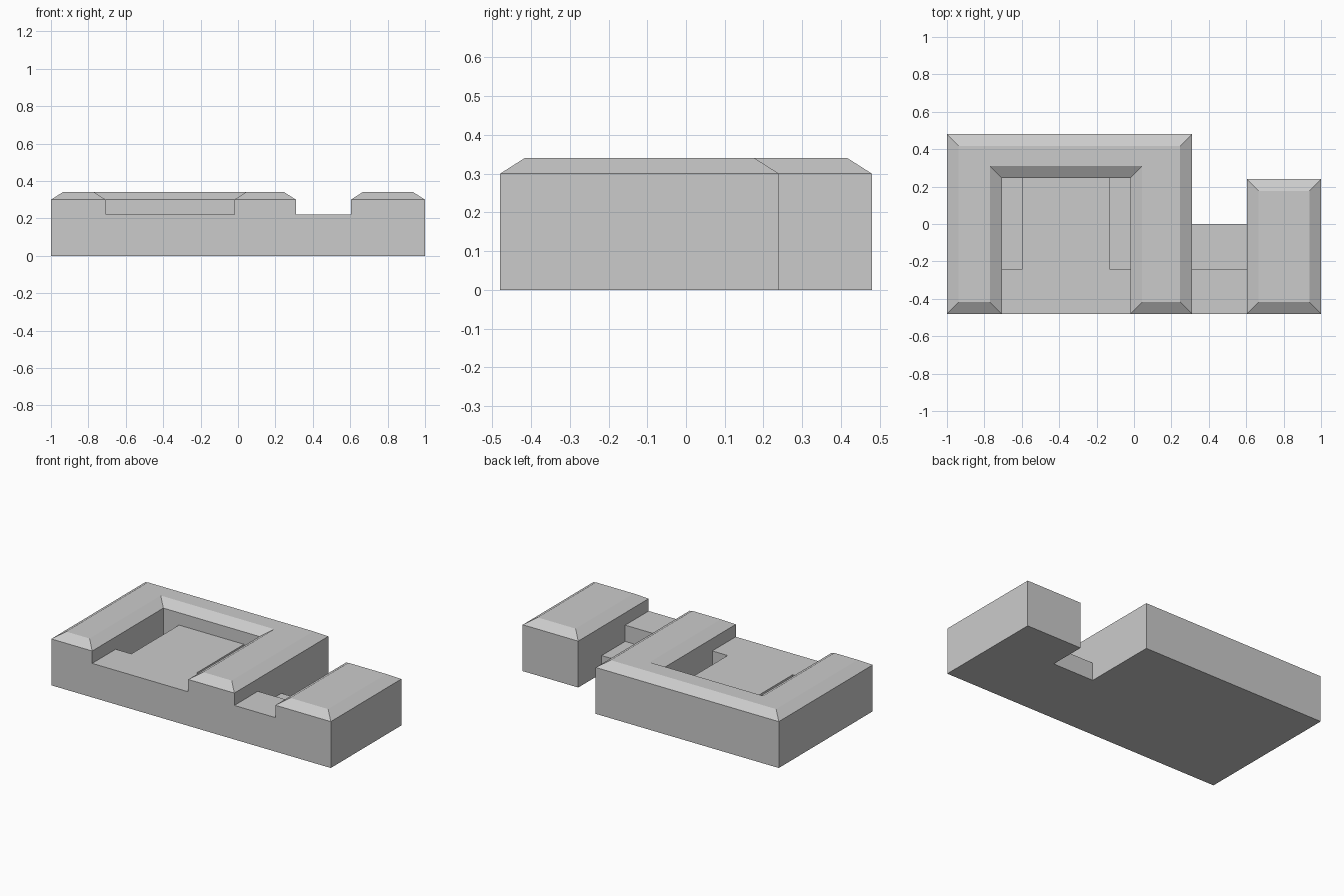
import bpy, bmesh

if "Cube" in bpy.data.objects:
    bpy.data.objects.remove(bpy.data.objects["Cube"])

EAVE, RIDGE, SLOPE = 0.30, 0.34, 0.063   # wall height, roof height, roof edge width
FLOOR, LOW = 0.22, 0.115                 # upper and lower floor heights


def prism(name, outline, height, roof=False):
    """Extrude a counter-clockwise outline; optionally slope in the roof edge."""
    bm = bmesh.new()
    base = bm.faces.new([bm.verts.new((x, y, 0)) for x, y in outline])
    ext = bmesh.ops.extrude_face_region(bm, geom=[base], use_keep_orig=True)
    for v in [g for g in ext["geom"] if isinstance(g, bmesh.types.BMVert)]:
        v.co.z = height
    top = next(g for g in ext["geom"] if isinstance(g, bmesh.types.BMFace))
    bmesh.ops.recalc_face_normals(bm, faces=bm.faces)
    if roof:
        bmesh.ops.inset_region(bm, faces=[top], thickness=SLOPE,
                               use_boundary=True, use_even_offset=True)
        for v in top.verts:
            v.co.z = RIDGE
    bmesh.ops.recalc_face_normals(bm, faces=bm.faces)
    me = bpy.data.meshes.new(name)
    bm.to_mesh(me)
    bm.free()
    ob = bpy.data.objects.new(name, me)
    bpy.context.collection.objects.link(ob)
    return ob


def rect(x0, x1, y0, y1):
    return [(x0, y0), (x1, y0), (x1, y1), (x0, y1)]


FRONT, MID, INNER, BACK = -0.48, -0.24, 0.247, 0.48

# Main U-shaped building around the courtyard
prism("u_building", [(-1, FRONT), (-0.707, FRONT), (-0.707, INNER), (-0.02, INNER),
                     (-0.02, FRONT), (0.31, FRONT), (0.31, BACK), (-1, BACK)],
      EAVE, roof=True)

# Separate side building
prism("side_building", rect(0.603, 1, FRONT, 0.24), EAVE, roof=True)

# Raised T-shaped courtyard floor
prism("courtyard_floor", [(-0.707, FRONT), (-0.02, FRONT), (-0.02, MID), (-0.13, MID),
                          (-0.13, INNER), (-0.595, INNER), (-0.595, MID), (-0.707, MID)],
      FLOOR)

# Sunken strips on both sides of the courtyard
for name, x0, x1 in (("left_sunken_strip", -0.707, -0.595),
                     ("right_sunken_strip", -0.13, -0.02)):
    prism(name, rect(x0, x1, MID, INNER), LOW)

# Stepped link between the two buildings
prism("link_upper_step", rect(0.31, 0.603, FRONT, MID), FLOOR)
prism("link_lower_step", rect(0.31, 0.603, MID, 0.0), LOW)
